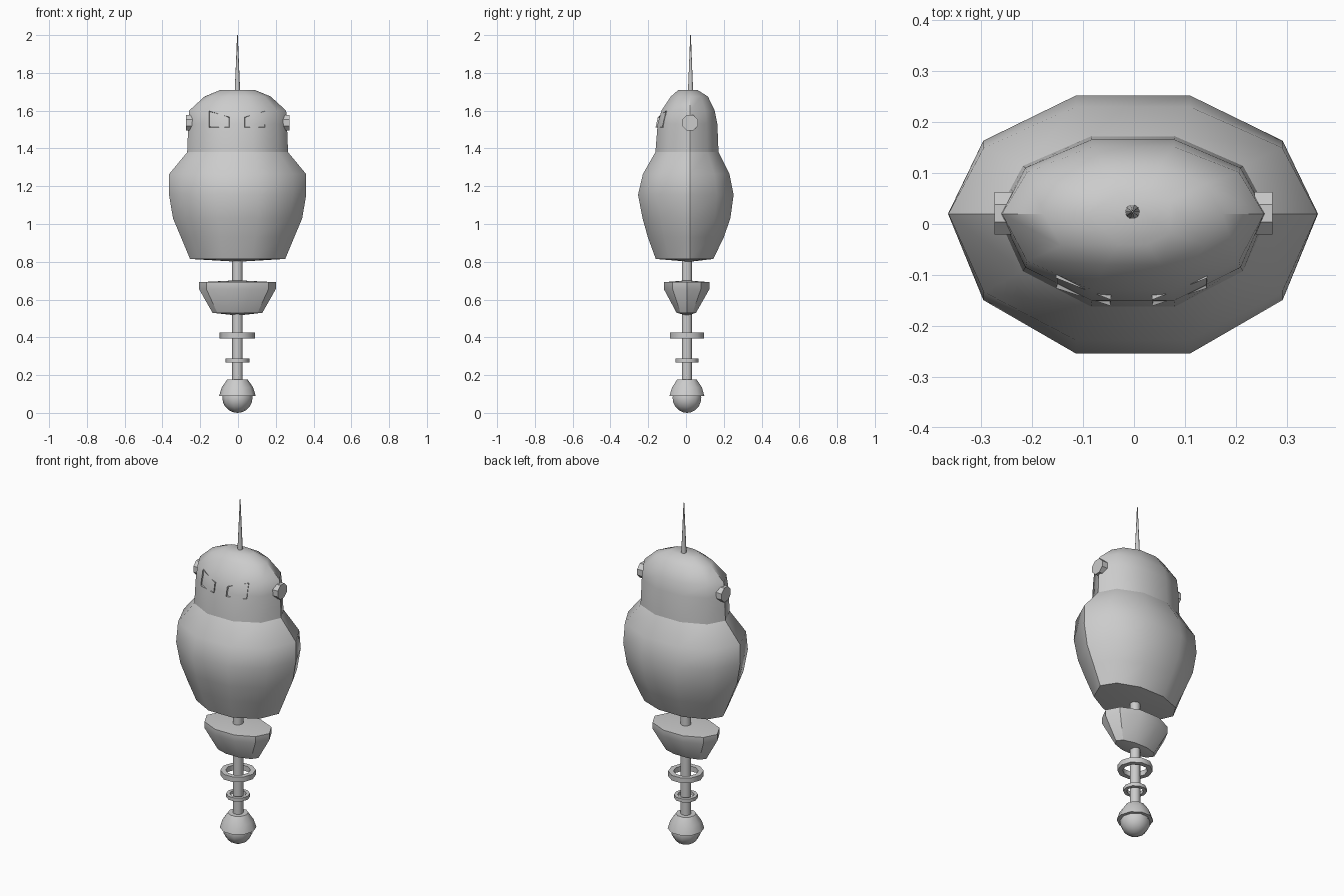
import bpy
import bmesh
import math
from mathutils import Matrix, Vector

cube = bpy.data.objects.get("Cube")
if cube:
    bpy.data.objects.remove(cube, do_unlink=True)

GREY = bpy.data.materials.new("plain grey")
GREY.use_nodes = True
GREY.diffuse_color = (0.6, 0.6, 0.6, 1)
GREY.node_tree.nodes["Principled BSDF"].inputs["Base Color"].default_value = (0.6, 0.6, 0.6, 1)

SIDES = 10
PEAK = math.sin(math.radians(72))  # widest y of a ten-sided ring


def finish(name, bm, angle=40):
    bmesh.ops.recalc_face_normals(bm, faces=bm.faces)
    mesh = bpy.data.meshes.new(name)
    bm.to_mesh(mesh)
    bm.free()
    mesh.materials.append(GREY)
    obj = bpy.data.objects.new(name, mesh)
    bpy.context.collection.objects.link(obj)
    bpy.ops.object.select_all(action="DESELECT")
    obj.select_set(True)
    bpy.context.view_layer.objects.active = obj
    if angle:
        bpy.ops.object.shade_smooth_by_angle(angle=math.radians(angle))
    return obj


def loft(name, rings, y_mid=0.005, x_mid=-0.003, tips=(None, None), closed=False, angle=40):
    """Ten-sided rings (z, half width, front depth, back depth) joined into a skin."""
    bm = bmesh.new()
    loops = []
    for z, half, front, back in rings:
        loop = []
        for i in range(SIDES):
            a = math.tau * i / SIDES
            depth = back if math.sin(a) > 0 else front
            loop.append(bm.verts.new((x_mid + half * math.cos(a),
                                      y_mid + depth * math.sin(a) / PEAK, z)))
        loops.append(loop)
    pairs = list(zip(loops, loops[1:]))
    if closed:
        pairs.append((loops[-1], loops[0]))
    for low, high in pairs:
        for i in range(SIDES):
            j = (i + 1) % SIDES
            bm.faces.new((low[i], low[j], high[j], high[i]))
    if not closed:
        for loop, tip in zip((loops[0], loops[-1]), tips):
            if tip is None:
                bm.faces.new(loop)
            else:
                point = bm.verts.new((x_mid, y_mid, tip))
                for i in range(SIDES):
                    bm.faces.new((loop[i], loop[(i + 1) % SIDES], point))
    return finish(name, bm, angle)


def turned(name, profile, **options):
    """Round part from (z, radius) pairs."""
    return loft(name, [(z, r, r * PEAK, r * PEAK) for z, r in profile], **options)


# Torso and head in one skin, with a hard crease at the neck and side seams
body = loft("body", [
    (0.815, 0.252, 0.180, 0.125),
    (0.93, 0.300, 0.222, 0.180),
    (1.03, 0.342, 0.250, 0.215),
    (1.155, 0.363, 0.274, 0.232),
    (1.265, 0.362, 0.248, 0.210),
    (1.38, 0.267, 0.182, 0.152),
    (1.53, 0.261, 0.170, 0.146),
    (1.60, 0.257, 0.150, 0.132),
    (1.675, 0.175, 0.100, 0.096),
    (1.71, 0.090, 0.060, 0.040),
], y_mid=0.02, x_mid=-0.002, tips=(0.80, None))
for edge in body.data.edges:
    if all(abs(body.data.vertices[v].co.z - 1.38) < 0.001 for v in edge.vertices):
        edge.use_edge_sharp = True

# Antenna
turned("antenna", [(1.69, 0.015), (1.85, 0.008), (2.0, 0.002)], y_mid=0.024)

# Ear discs
for side, label in ((1, "left"), (-1, "right")):
    bm = bmesh.new()
    place = (Matrix.Translation((side * 0.255 - 0.001, 0.021, 1.536))
             @ Matrix.Rotation(math.pi / 2, 4, "Y") @ Matrix.Rotation(math.pi / 8, 4, "Z"))
    bmesh.ops.create_cone(bm, cap_ends=True, segments=8, radius1=0.045, radius2=0.045,
                          depth=0.036, matrix=place)
    finish(label + "_ear", bm, 0)

# Slanted eye frames with recessed panes
EYE = [(0.040, -0.161, 1.512), (0.148, -0.126, 1.512),
       (0.148, -0.106, 1.598), (0.040, -0.149, 1.566)]
for side, label in ((1, "left"), (-1, "right")):
    bm = bmesh.new()
    front = [bm.verts.new((side * x - 0.005, y, z)) for x, y, z in EYE]
    rear = [bm.verts.new(v.co + Vector((0, 0.03, 0))) for v in front]
    face = bm.faces.new(front)
    bm.faces.new(rear)
    for i in range(4):
        j = (i + 1) % 4
        bm.faces.new((front[i], front[j], rear[j], rear[i]))
    bmesh.ops.recalc_face_normals(bm, faces=bm.faces)
    bmesh.ops.inset_region(bm, faces=[face], thickness=0.007)
    for v in face.verts:
        v.co.y += 0.013
    finish(label + "_eye", bm, 0)

# Hip block
loft("hips", [
    (0.53, 0.132, 0.055, 0.048),
    (0.655, 0.203, 0.122, 0.119),
    (0.692, 0.203, 0.122, 0.119),
], tips=(0.515, 0.702), angle=30)

# Central rod
turned("rod", [(0.16, 0.028), (0.83, 0.028)])

# Loose rings around the rod
for name, z, half_height, inner, outer in (("large_ring", 0.41, 0.015, 0.066, 0.094),
                                           ("small_ring", 0.278, 0.010, 0.044, 0.063)):
    turned(name, [(z - half_height, inner), (z - half_height, outer),
                  (z + half_height, outer), (z + half_height, inner)], closed=True)

# Ball foot and its cover
ball = [(0.08 - 0.08 * math.cos(math.pi * k / 10), 0.08 * math.sin(math.pi * k / 10))
        for k in range(1, 10)]
turned("ball", ball, tips=(0.0, 0.16))
turned("ball_cover", [(0.09, 0.097), (0.135, 0.083), (0.177, 0.054)])
